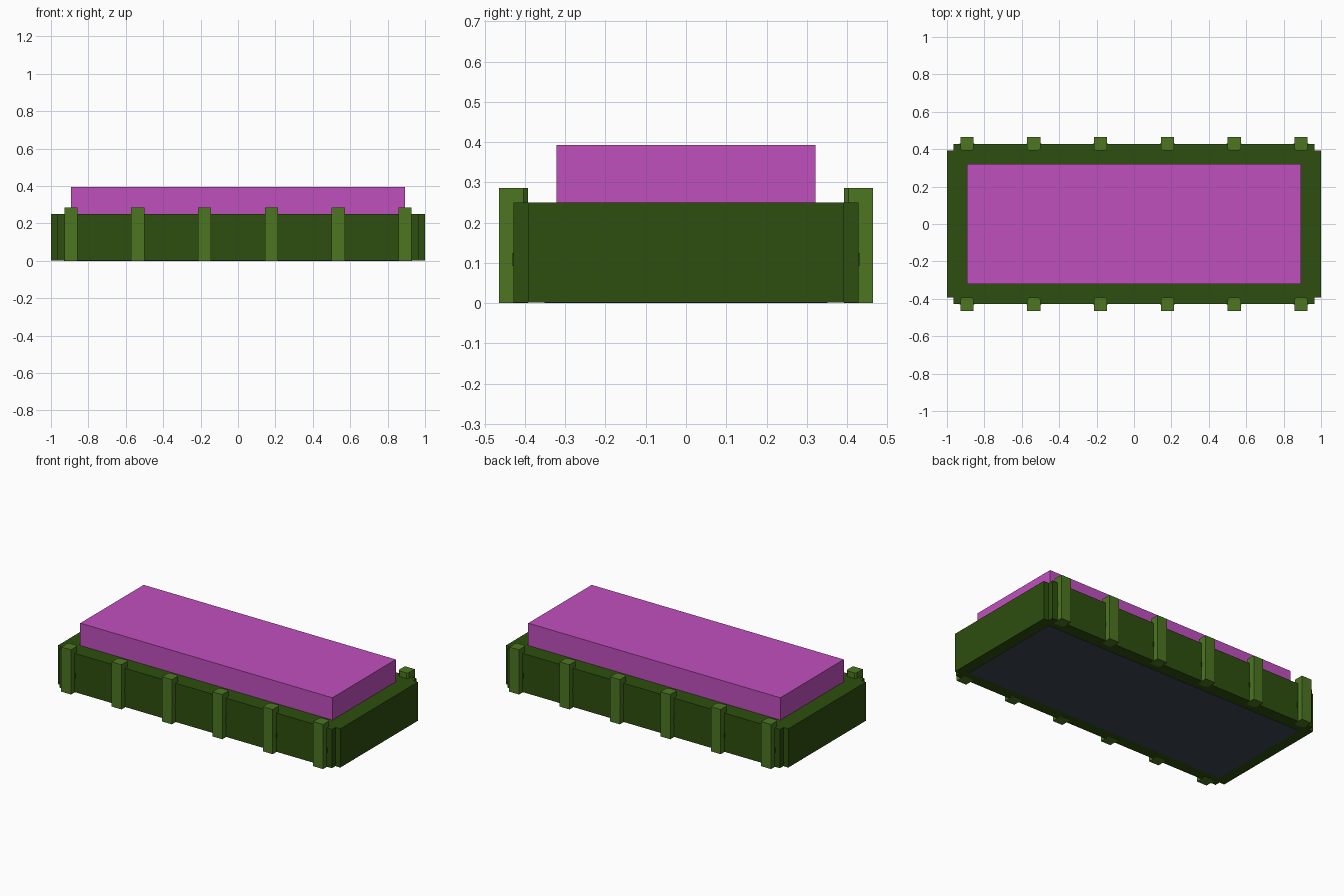
import bpy
import bmesh

cube = bpy.data.objects.get("Cube")
if cube:
    bpy.data.objects.remove(cube, do_unlink=True)


def material(name, rgb):
    """Flat material from 0-255 display values, stored as linear."""
    lin = [((c / 255 + 0.055) / 1.055) ** 2.4 for c in rgb]
    mat = bpy.data.materials.new(name)
    mat.use_nodes = True
    mat.diffuse_color = (*lin, 1)
    mat.node_tree.nodes["Principled BSDF"].inputs["Base Color"].default_value = (*lin, 1)
    return mat


dark_green = material("dark green", (45, 78, 14))
light_green = material("light green", (76, 118, 33))
pink = material("pink", (192, 80, 190))
slate = material("slate", (62, 68, 82))


def prism(name, outline, z0, z1, mat):
    """Extrude a counter-clockwise outline from z0 up to z1."""
    bm = bmesh.new()
    base = bm.faces.new([bm.verts.new((x, y, z0)) for x, y in outline])
    top = bmesh.ops.extrude_face_region(bm, geom=[base])["geom"]
    verts = [v for v in top if isinstance(v, bmesh.types.BMVert)]
    bmesh.ops.translate(bm, verts=verts, vec=(0, 0, z1 - z0))
    bmesh.ops.recalc_face_normals(bm, faces=bm.faces)
    mesh = bpy.data.meshes.new(name)
    bm.to_mesh(mesh)
    bm.free()
    mesh.materials.append(mat)
    obj = bpy.data.objects.new(name, mesh)
    bpy.context.collection.objects.link(obj)
    return obj


def rect(x0, x1, y0, y1):
    return [(x0, y0), (x1, y0), (x1, y1), (x0, y1)]


# Tray body with stepped corners where the end boards meet the side boards
quarter = [(1.0, 0.393), (0.965, 0.393), (0.965, 0.428)]
outline = (quarter
           + [(-x, y) for x, y in reversed(quarter)]
           + [(-x, -y) for x, y in quarter]
           + [(x, -y) for x, y in reversed(quarter)])
prism("tray_body", outline, 0.002, 0.25, dark_green)

# Floor panel on the underside
prism("floor_panel", rect(-0.93, 0.93, -0.352, 0.352), 0.0, 0.006, slate)

# Raised block filling the tray
prism("filling_block", rect(-0.893, 0.893, -0.321, 0.321), 0.24, 0.393, pink)

# Six posts on each long side, inner corners chamfered, with a small cleat
for side, s in (("front", -1), ("back", 1)):
    for i in range(6):
        x = -0.893 + i * 0.3572
        post = [(x - 0.035, 0.464), (x - 0.035, 0.403), (x - 0.025, 0.393),
                (x + 0.025, 0.393), (x + 0.035, 0.403), (x + 0.035, 0.464)]
        prism(f"{side}_post_{i + 1}", [(px, s * py) for px, py in post],
              0.0, 0.286, light_green)
        cleat = rect(x - 0.04, x + 0.04, 0.415, 0.431)
        prism(f"{side}_cleat_{i + 1}", [(px, s * py) for px, py in cleat],
              0.092, 0.125, dark_green)
